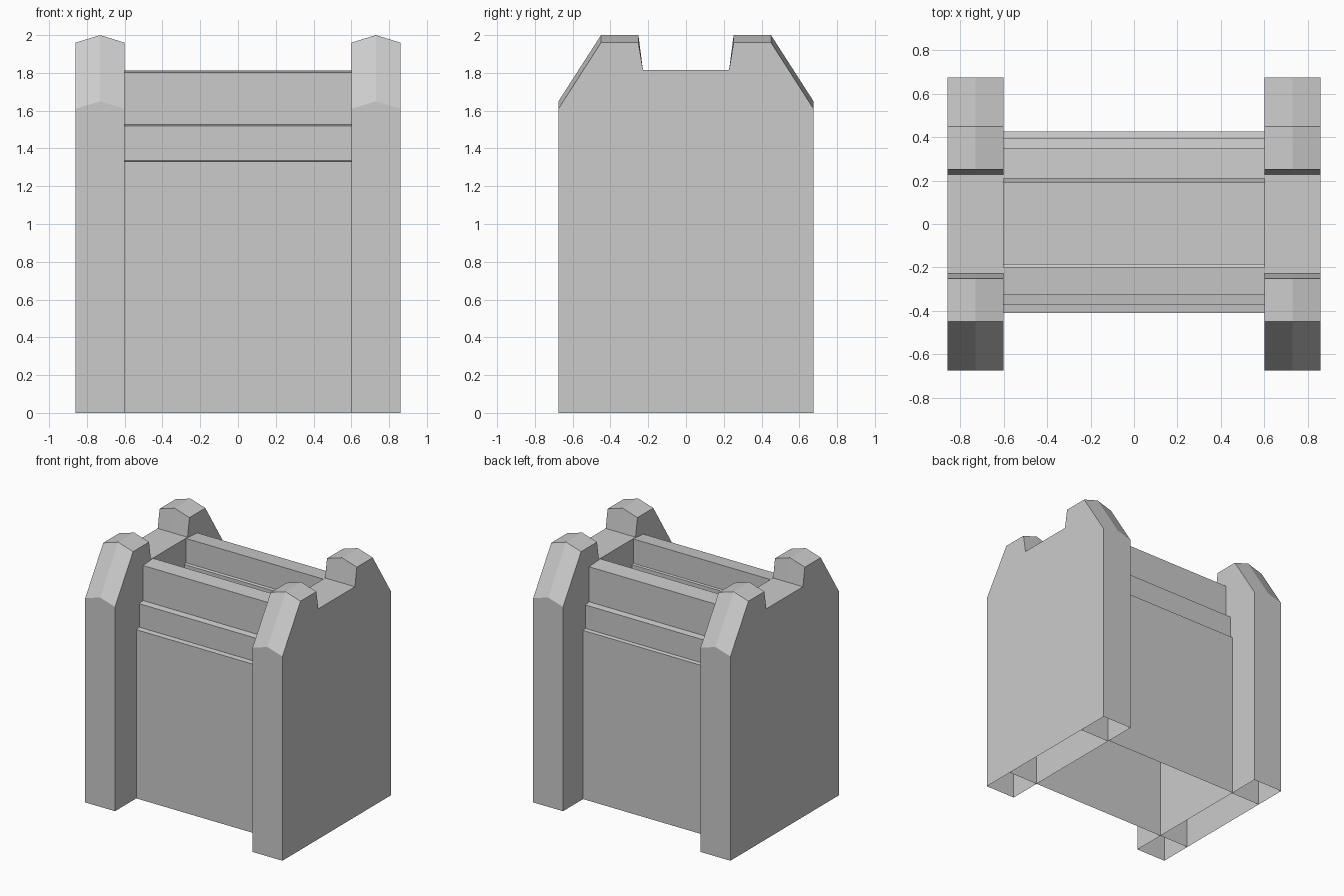
import bpy, bmesh

if "Cube" in bpy.data.objects:
    bpy.data.objects.remove(bpy.data.objects["Cube"])


def loft(name, sections, caps=False):
    """Join matching open point rows into one open-bottomed shell."""
    bm = bmesh.new()
    rows = [[bm.verts.new(p) for p in s] for s in sections]
    for a, b in zip(rows, rows[1:]):
        for i in range(len(a) - 1):
            bm.faces.new((a[i], a[i + 1], b[i + 1], b[i]))
    if caps:
        bm.faces.new(rows[0])
        bm.faces.new(rows[-1])
    bmesh.ops.recalc_face_normals(bm, faces=bm.faces)
    mesh = bpy.data.meshes.new(name)
    bm.to_mesh(mesh)
    bm.free()
    obj = bpy.data.objects.new(name, mesh)
    bpy.context.collection.objects.link(obj)
    return obj


# Side panel outline: (y, z at the edges, z on the middle ridge)
half = [(-0.675, 0, 0), (-0.675, 1.61, 1.65), (-0.45, 1.96, 2.0),
        (-0.252, 1.96, 2.0), (-0.228, 1.815, 1.815)]
outline = half + [(-y, a, b) for y, a, b in reversed(half)]

for side, label in ((-1, "left"), (1, "right")):
    edge = [(y, a) for y, a, b in outline]
    ridge = [(y, b) for y, a, b in outline]
    sections = [[(side * x, y, z) for y, z in row]
                for x, row in ((0.6, edge), (0.73, ridge), (0.86, edge))]
    loft(label + "_side_panel", sections, caps=True)

    # Inner dividers seen through the open underside
    for y, end in ((-0.41, "front"), (0.415, "back")):
        loft(f"{label}_{end}_divider",
             [[(side * x, y, 0), (side * x, y, 1.8)] for x in (0.6, 0.86)])

# Stepped middle block with a trough along the top
front = [(-0.41, 0), (-0.41, 1.33), (-0.372, 1.335), (-0.372, 1.52),
         (-0.325, 1.527), (-0.325, 1.803), (-0.2, 1.812),
         (-0.2, 1.62), (-0.185, 1.615), (-0.185, 1.42)]
back = [(0.015 * (y < -0.3) + 0.01 - 0.005 * (y > -0.19) - 0.01 * (y < -0.4) - y, z)
        for y, z in reversed(front)]
loft("middle_block", [[(x, y, z) for y, z in front + back] for x in (-0.6, 0.6)])
